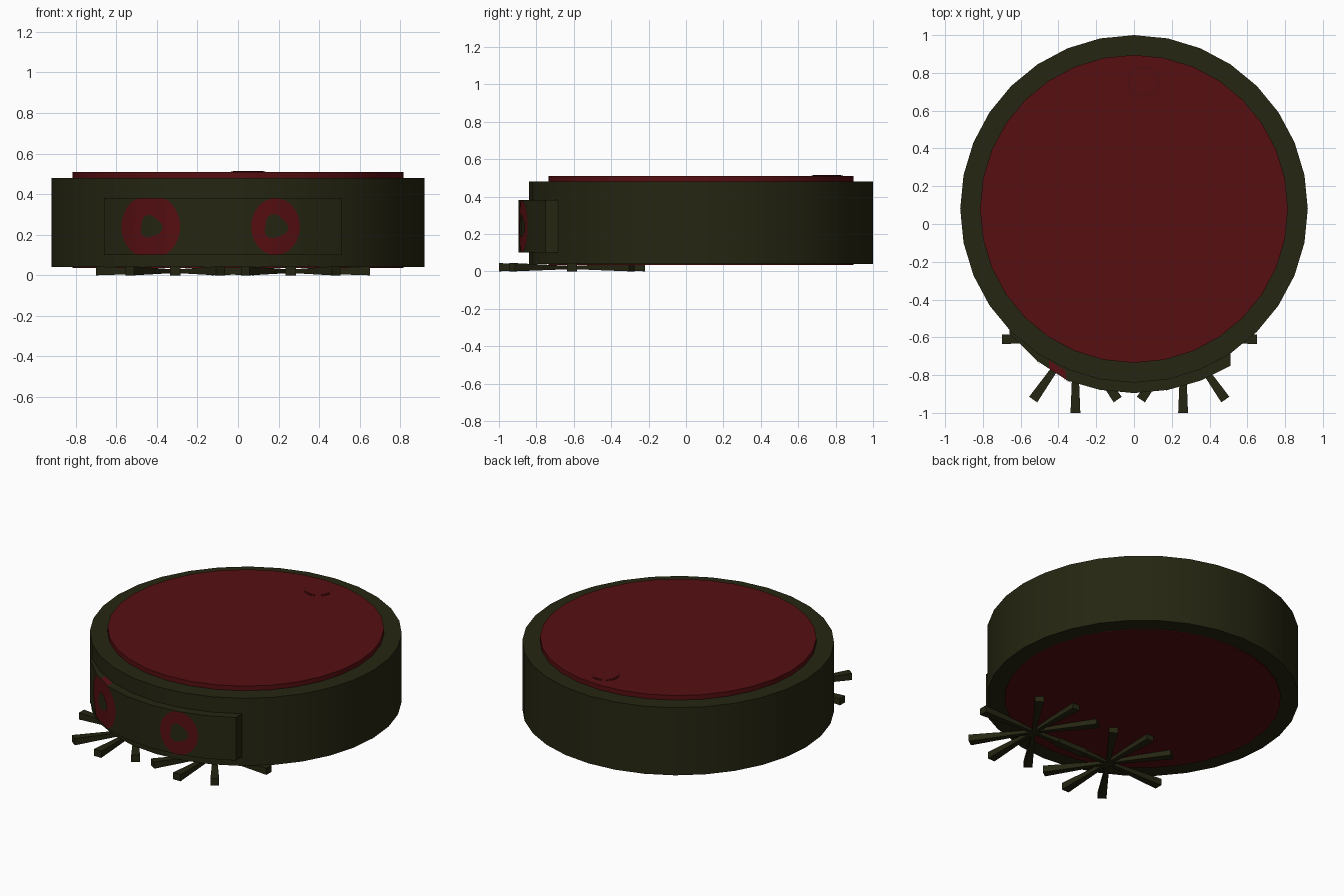
import bpy, bmesh, math
from mathutils import Vector

if "Cube" in bpy.data.objects:
    bpy.data.objects.remove(bpy.data.objects["Cube"])


def material(name, rgb):
    m = bpy.data.materials.new(name)
    m.diffuse_color = (*rgb, 1)
    m.use_nodes = True
    m.node_tree.nodes["Principled BSDF"].inputs["Base Color"].default_value = m.diffuse_color
    return m


OLIVE = material("dark olive", (0.019, 0.019, 0.006))
RED = material("dark red", (0.093, 0.0045, 0.0055))
DARK_RED = material("deeper red", (0.075, 0.005, 0.006))

CY = 0.08  # y of the body centre


def finish(name, bm, mat, smooth=False):
    bmesh.ops.remove_doubles(bm, verts=bm.verts, dist=1e-5)
    bmesh.ops.recalc_face_normals(bm, faces=bm.faces)
    mesh = bpy.data.meshes.new(name)
    bm.to_mesh(mesh)
    bm.free()
    mesh.materials.append(mat)
    ob = bpy.data.objects.new(name, mesh)
    bpy.context.collection.objects.link(ob)
    if smooth:
        bpy.ops.object.select_all(action='DESELECT')
        ob.select_set(True)
        bpy.context.view_layer.objects.active = ob
        bpy.ops.object.shade_smooth_by_angle(angle=math.radians(30))
    return ob


def disc(name, x, y, radius, z0, z1, mat, sides=32):
    """Upright prism with a corner pointing straight back."""
    bm = bmesh.new()
    ring = [bm.verts.new((x + radius * math.sin(2 * math.pi * i / sides),
                          y + radius * math.cos(2 * math.pi * i / sides), z0))
            for i in range(sides)]
    base = bm.faces.new(ring)
    ext = bmesh.ops.extrude_face_region(bm, geom=[base], use_keep_orig=True)
    top = [v for v in ext['geom'] if isinstance(v, bmesh.types.BMVert)]
    bmesh.ops.translate(bm, verts=top, vec=(0, 0, z1 - z0))
    return finish(name, bm, mat, smooth=True)


# Round body, with the red core showing above and below
disc("body", 0, CY, 0.92, 0.04, 0.48, OLIVE)
disc("core_disc", 0, CY, 0.815, 0.035, 0.51, RED)
disc("button", 0.05, 0.755, 0.085, 0.505, 0.512, DARK_RED, 16)
disc("button_cap", 0.05, 0.755, 0.075, 0.505, 0.514, RED, 16)

# Bumper: arc that tapers into the body on its left end
X0, X1, BZ0, BZ1 = -0.66, 0.51, 0.10, 0.38
XS = [X0, -0.51, -0.352, -0.18, 0, 0.18, 0.352, X1]


def outer_radius(x):
    return 0.975 if x > -0.36 else 0.975 - 0.14 * (-0.36 - x)


def arc_y(x, radius):
    return CY - math.sqrt(radius * radius - x * x)


def front_y(x):
    """Depth of the faceted bumper front at x."""
    for a, b in zip(XS, XS[1:]):
        if x <= b or b == X1:
            t = (x - a) / (b - a)
            return (1 - t) * arc_y(a, outer_radius(a)) + t * arc_y(b, outer_radius(b))


bm = bmesh.new()
outline = [(x, front_y(x)) for x in XS] + [(x, arc_y(x, 0.90)) for x in reversed(XS)]
low = [bm.verts.new((x, y, BZ0)) for x, y in outline]
high = [bm.verts.new((x, y, BZ1)) for x, y in outline]
n, k = len(outline), len(XS)
for i in range(n):
    j = (i + 1) % n
    bm.faces.new((low[i], low[j], high[j], high[i]))
for i in range(k - 1):
    for row in (low, high):
        bm.faces.new((row[i], row[i + 1], row[n - 2 - i], row[n - 1 - i]))
finish("bumper", bm, OLIVE, smooth=True)


# Painted sensor rings: thin plates following the bumper front
def sensor_ring(name, cx, cz, rx, rz, hole):
    bm = bmesh.new()
    segs, rows = 32, 6
    grid = []
    for i in range(segs):
        a = 2 * math.pi * i / segs
        inner = hole * (1 + 0.12 * math.cos(3 * a + 0.5))
        line = []
        for r in range(rows + 1):
            t = r / rows
            x = cx + math.cos(a) * (inner * (1 - t) + rx * t)
            z = cz + math.sin(a) * (inner * (1 - t) + rz * t)
            z = min(max(z, BZ0 + 0.002), BZ1 - 0.001)
            line.append(bm.verts.new((x, front_y(x) - 0.004, z)))
        grid.append(line)
    for i in range(segs):
        a, b = grid[i], grid[(i + 1) % segs]
        for r in range(rows):
            bm.faces.new((a[r], b[r], b[r + 1], a[r + 1]))
    finish(name, bm, RED)


sensor_ring("left_sensor_ring", -0.43, 0.24, 0.145, 0.16, 0.053)
sensor_ring("right_sensor_ring", 0.185, 0.24, 0.12, 0.14, 0.057)

# Red patch on the bumper's upper edge above the left ring
bm = bmesh.new()
patch = [(-0.45, front_y(-0.45)), (-0.36, front_y(-0.36)),
         (-0.36, front_y(-0.36) + 0.045), (-0.45, front_y(-0.45) + 0.045)]
bm.faces.new([bm.verts.new((x, y, BZ1 + 0.002)) for x, y in patch])
finish("bumper_top_patch", bm, RED)


# Side brushes: eight blades, thin at the hub and wide at the tip
def brush(name, cx, cy):
    bm = bmesh.new()
    for deg in (0, 55, 90, 125, 180, 235, 270, 305):
        d = Vector((math.cos(math.radians(deg)), math.sin(math.radians(deg)), 0))
        s = Vector((-d.y, d.x, 0))
        rings = []
        for dist, half, z0, z1 in ((0, 0.010, 0.012, 0.028), (0.39, 0.026, 0, 0.044)):
            c = Vector((cx, cy, 0)) + d * dist
            rings.append([bm.verts.new(c + s * u * half + Vector((0, 0, z)))
                          for u, z in ((-1, z0), (1, z0), (1, z1), (-1, z1))])
        a, b = rings
        bm.faces.new(a)
        bm.faces.new(b)
        for i in range(4):
            j = (i + 1) % 4
            bm.faces.new((a[i], a[j], b[j], b[i]))
    finish(name, bm, OLIVE)


brush("left_brush", -0.31, -0.61)
brush("right_brush", 0.26, -0.61)
